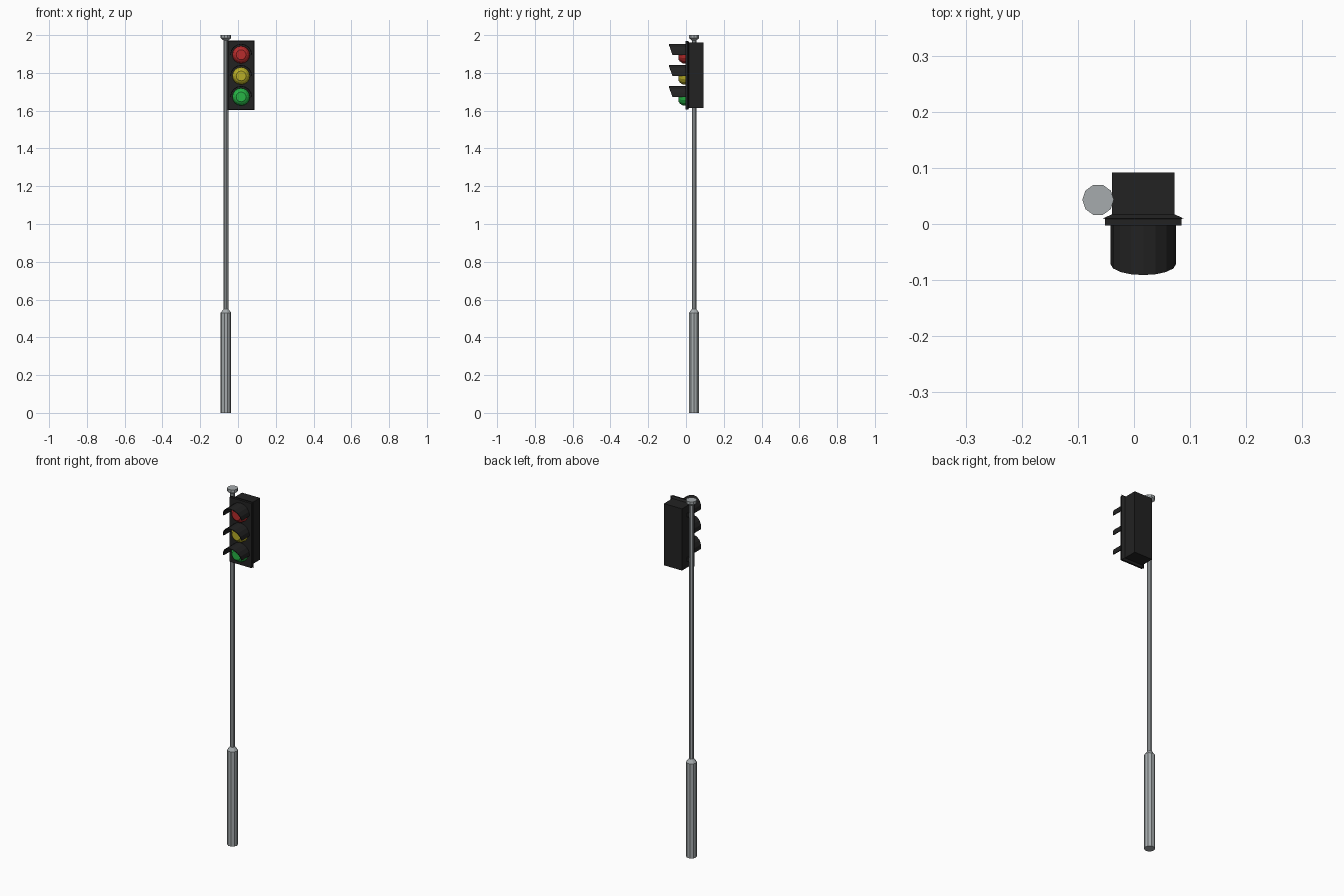
import bpy
import math

if "Cube" in bpy.data.objects:
    bpy.data.objects.remove(bpy.data.objects["Cube"])


def material(name, rgb):
    m = bpy.data.materials.new(name)
    m.diffuse_color = (*rgb, 1)
    m.use_nodes = True
    m.node_tree.nodes["Principled BSDF"].inputs["Base Color"].default_value = m.diffuse_color
    return m


STEEL = material("grey steel", (0.38, 0.41, 0.42))
BLACK = material("black", (0.016, 0.016, 0.016))
RED = material("red", (0.48, 0.025, 0.025))
YELLOW = material("yellow", (0.48, 0.42, 0.02))
GREEN = material("green", (0.02, 0.46, 0.06))


def mesh_object(name, verts, faces, mat):
    me = bpy.data.meshes.new(name)
    me.from_pydata(verts, [], faces)
    me.materials.append(mat)
    ob = bpy.data.objects.new(name, me)
    bpy.context.collection.objects.link(ob)
    return ob


def loft(name, rings, mat):
    """Join equal-length vertex loops and cap both ends."""
    n = len(rings[0])
    verts = [v for ring in rings for v in ring]
    faces = [(r * n + i, r * n + (i + 1) % n, (r + 1) * n + (i + 1) % n, (r + 1) * n + i)
             for r in range(len(rings) - 1) for i in range(n)]
    faces += [tuple(reversed(range(n))), tuple(range(len(verts) - n, len(verts)))]
    return mesh_object(name, verts, faces, mat)


def pole_part(name, profile):
    """Ten-sided turned part around the pole axis; profile is (radius, z)."""
    angles = [i * math.tau / 10 for i in range(10)]
    loft(name, [[(PX + r * math.cos(a), PY + r * math.sin(a), z) for a in angles]
                for r, z in profile], STEEL)


def rect(y, hx, hz):
    return [(HX + sx * hx, y, HZ + sz * hz)
            for sx, sz in ((-1, -1), (-1, 1), (1, 1), (1, -1))]


PX, PY = -0.064, 0.043     # pole axis
HX, HZ = 0.0165, 1.7875    # centre of the signal head

# Pole: wide base, thin shaft, flared cap
pole_part("pole", [(0.028, 0), (0.028, 0.53), (0.013, 0.55), (0.013, 1.975)])
pole_part("pole_cap", [(0.013, 1.972), (0.028, 1.984), (0.028, 2.0)])

# Signal head: box at the back, flared rim, front plate
head = [(0.092, 0.056, 0.173), (0.017, 0.056, 0.173), (0.010, 0.072, 0.184),
        (0.009, 0.068, 0.181), (-0.003, 0.068, 0.181)]
loft("signal_housing", [rect(*p) for p in head], BLACK)

# Small brackets tying the head to the pole
for z in (1.66, 1.91):
    bpy.ops.mesh.primitive_cube_add(size=1, location=(-0.047, PY, z))
    ob = bpy.context.object
    ob.name = "bracket"
    ob.scale = (0.024, 0.012, 0.02)
    ob.data.materials.append(BLACK)


def lamp(name, z, mat):
    """Domed lens with a flat centre."""
    angles = [i * math.tau / 16 for i in range(16)]
    dome = [(0.0, 0.047), (-0.018, 0.045), (-0.032, 0.036), (-0.039, 0.026)]
    loft(name + "_lens", [[(HX + r * math.cos(a), y, z + r * math.sin(a)) for a in angles]
                          for y, r in dome], mat)


def visor(name, z):
    """Half-tube hood whose front edge leans forward at the top."""
    n, r = 8, 0.058
    verts, faces = [], []
    for i in range(n + 1):
        a = math.pi * i / n
        x, h = HX + r * math.cos(a), z + r * math.sin(a)
        verts += [(x, -0.002, h), (x, -0.072 - 0.019 * math.sin(a), h)]
    for i in range(n):
        faces.append((2 * i, 2 * i + 2, 2 * i + 3, 2 * i + 1))
    ob = mesh_object(name + "_visor", verts, faces, BLACK)
    mod = ob.modifiers.new("thickness", "SOLIDIFY")
    mod.thickness = 0.004
    mod.offset = -1


# Three lamps with their hoods
for name, z, mat in (("red", 1.896, RED), ("yellow", 1.784, YELLOW), ("green", 1.673, GREEN)):
    lamp(name, z, mat)
    visor(name, z)

# Face normals outward on the closed parts
import bmesh
for ob in bpy.data.objects:
    if not ob.name.endswith("visor"):
        bm = bmesh.new()
        bm.from_mesh(ob.data)
        bmesh.ops.recalc_face_normals(bm, faces=bm.faces)
        bm.to_mesh(ob.data)
        bm.free()
